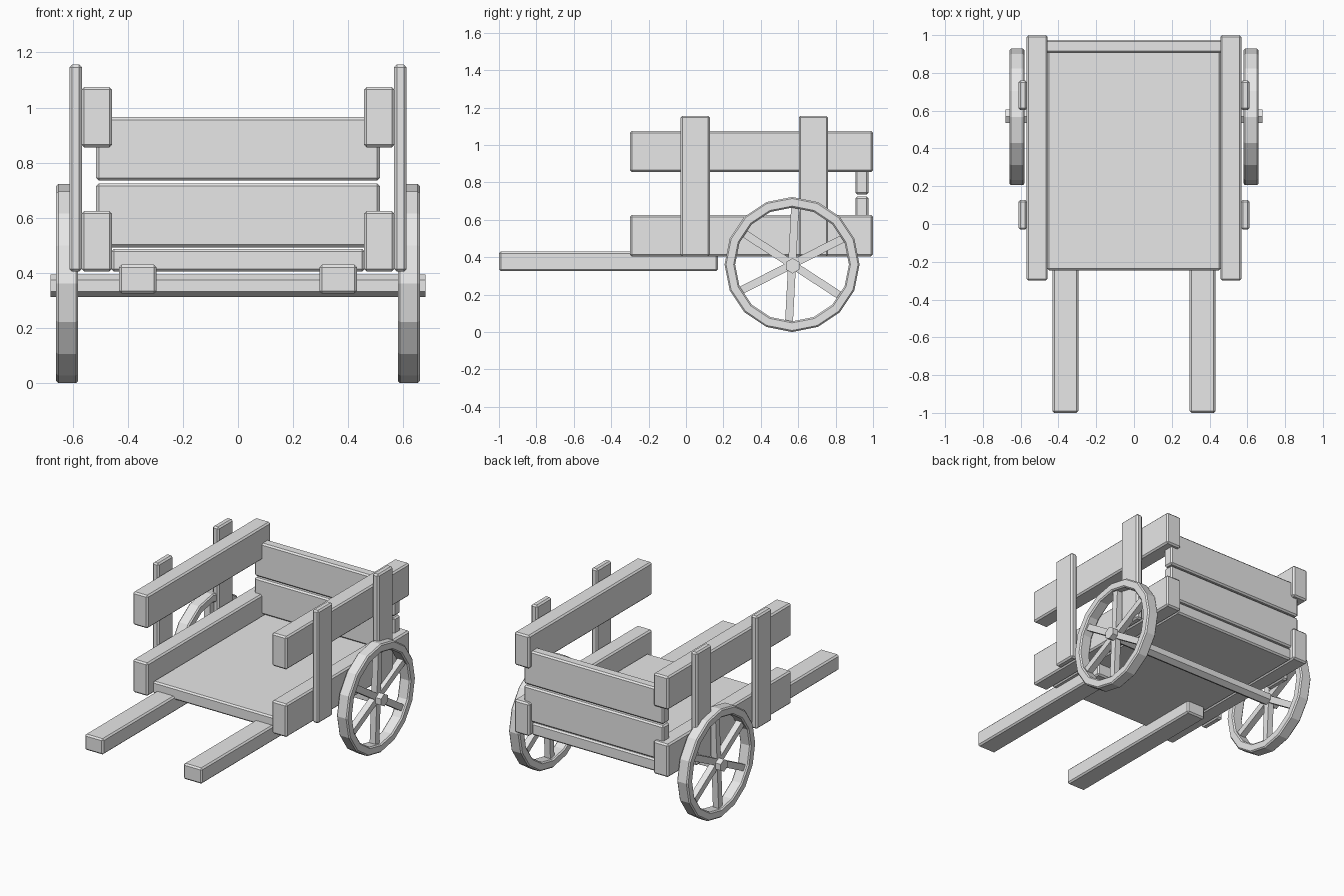
import bpy, bmesh, math
from mathutils import Matrix, Vector

if "Cube" in bpy.data.objects:
    bpy.data.objects.remove(bpy.data.objects["Cube"], do_unlink=True)

GREY = (0.8, 0.8, 0.8, 1)
wood = bpy.data.materials.new("light_grey")
wood.use_nodes = True
wood.diffuse_color = GREY
wood.node_tree.nodes["Principled BSDF"].inputs["Base Color"].default_value = GREY


def finish(name, bm, bevel=0.0):
    bmesh.ops.recalc_face_normals(bm, faces=bm.faces)
    mesh = bpy.data.meshes.new(name)
    bm.to_mesh(mesh)
    bm.free()
    mesh.materials.append(wood)
    obj = bpy.data.objects.new(name, mesh)
    bpy.context.collection.objects.link(obj)
    if bevel:
        mod = obj.modifiers.new("soft_edges", "BEVEL")
        mod.width = bevel
        mod.segments = 1
        mod.limit_method = "ANGLE"
        mod.angle_limit = math.radians(40)


def add_box(bm, x, y, z, turn=Matrix()):
    size = Vector((x[1] - x[0], y[1] - y[0], z[1] - z[0]))
    mid = Vector((x[0] + x[1], y[0] + y[1], z[0] + z[1])) / 2
    scale = Matrix.Diagonal(size).to_4x4()
    bmesh.ops.create_cube(bm, size=1, matrix=turn @ Matrix.Translation(mid) @ scale)


def plank(name, x, y, z):
    bm = bmesh.new()
    add_box(bm, x, y, z)
    finish(name, bm, 0.01)


# Cart bed and tail boards
plank("floor", (-0.46, 0.46), (-0.245, 0.97), (0.405, 0.487))
plank("lower_tail_board", (-0.515, 0.515), (0.905, 0.975), (0.493, 0.725))
plank("upper_tail_board", (-0.515, 0.515), (0.905, 0.975), (0.735, 0.965))

# Hexagonal axle with its points up and down
WHEEL_Y, WHEEL_Z = 0.567, 0.361
bm = bmesh.new()
angles = [math.tau * i / 6 for i in range(6)]
end = bm.faces.new([bm.verts.new((-0.68, 0.57 + 0.041 * math.sin(a), 0.354 + 0.041 * math.cos(a)))
                    for a in angles])
grown = bmesh.ops.extrude_face_region(bm, geom=[end], use_keep_orig=True)["geom"]
bmesh.ops.translate(bm, vec=(1.36, 0, 0),
                    verts=[g for g in grown if isinstance(g, bmesh.types.BMVert)])
finish("axle", bm)


def wheel(side, sign):
    centre = Matrix.Translation((sign * 0.62, WHEEL_Y, WHEEL_Z))
    # Sixteen-sided rim, spun from a rectangular section
    bm = bmesh.new()
    section = [bm.verts.new((x, 0, r)) for x, r in
               ((-0.04, 0.304), (0.04, 0.304), (0.04, 0.361), (-0.04, 0.361))]
    edges = [bm.edges.new((section[i], section[(i + 1) % 4])) for i in range(4)]
    bmesh.ops.spin(bm, geom=section + edges, cent=(0, 0, 0), axis=(1, 0, 0),
                   angle=math.tau, steps=16)
    bmesh.ops.remove_doubles(bm, verts=bm.verts, dist=0.0005)
    bm.transform(centre)
    finish(side + "_wheel_rim", bm, 0.008)
    # Six spokes meeting at the axle
    bm = bmesh.new()
    for i in range(6):
        turn = centre @ Matrix.Rotation(math.radians(60 * i - 3), 4, "X")
        add_box(bm, (-0.021, 0.021), (-0.021, 0.021), (0.0, 0.312), turn)
    finish(side + "_wheel_spokes", bm)


# Parts found on both sides
for side, sign in (("left", 1), ("right", -1)):
    def across(a, b):
        return sorted((sign * a, sign * b))

    plank(side + "_lower_rail", across(0.457, 0.568), (-0.3, 1), (0.405, 0.625))
    plank(side + "_upper_rail", across(0.457, 0.568), (-0.3, 1), (0.855, 1.075))
    plank(side + "_front_post", across(0.566, 0.612), (-0.03, 0.127), (0.405, 1.156))
    plank(side + "_rear_post", across(0.566, 0.612), (0.603, 0.76), (0.405, 1.156))
    plank(side + "_handle", across(0.295, 0.432), (-1, 0.17), (0.325, 0.43))
    wheel(side, sign)
